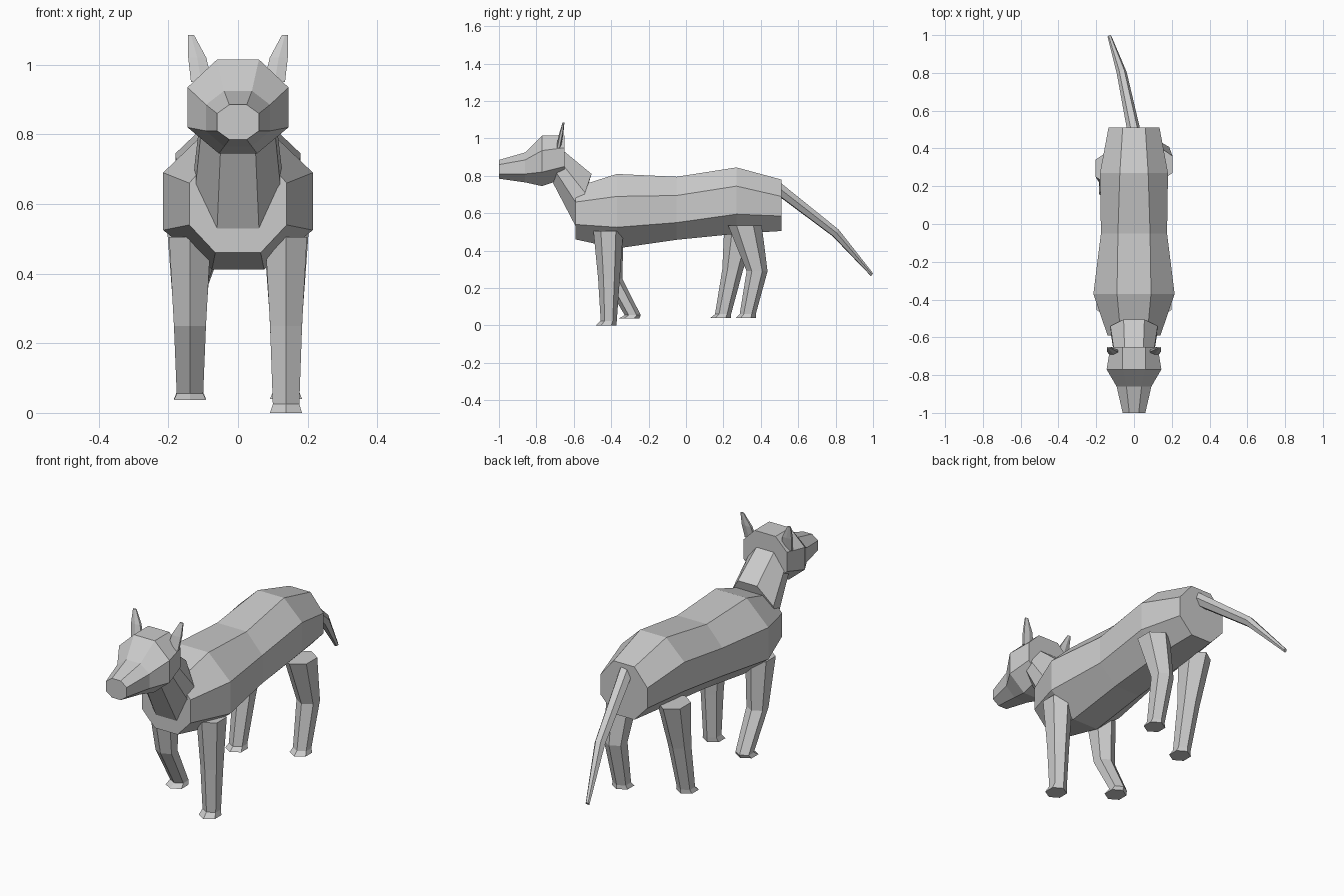
import bpy, bmesh, math
from mathutils import Vector

if "Cube" in bpy.data.objects:
    bpy.data.objects.remove(bpy.data.objects["Cube"], do_unlink=True)

grey = bpy.data.materials.new("plain_grey")
grey.diffuse_color = (0.6, 0.6, 0.6, 1)
grey.use_nodes = True
grey.node_tree.nodes["Principled BSDF"].inputs["Base Color"].default_value = grey.diffuse_color


def loft(name, rings):
    """Skin a row of equal-sized rings and cap both ends."""
    bm = bmesh.new()
    rows = [[bm.verts.new(p) for p in ring] for ring in rings]
    n = len(rows[0])
    for a, b in zip(rows, rows[1:]):
        for i in range(n):
            j = (i + 1) % n
            bm.faces.new((a[i], a[j], b[j], b[i]))
    bm.faces.new(rows[0])
    bm.faces.new(rows[-1])
    bmesh.ops.recalc_face_normals(bm, faces=bm.faces)
    mesh = bpy.data.meshes.new(name)
    bm.to_mesh(mesh)
    bm.free()
    mesh.materials.append(grey)
    obj = bpy.data.objects.new(name, mesh)
    bpy.context.collection.objects.link(obj)
    return obj


def octagon(top_w, mid_w, low_w, levels):
    """Mirrored eight-sided section; levels are (y, z) from top to bottom."""
    half = [(w, y, z) for w, (y, z) in zip((top_w, mid_w, mid_w, low_w), levels)]
    return [Vector(p) for p in half] + [Vector((-x, y, z)) for x, y, z in reversed(half)]


def trunk(name, sections):
    """Loft upright octagons: y, three half widths, four heights."""
    loft(name, [octagon(t, m, l, [(y, z) for z in zs]) for y, t, m, l, zs in sections])


def hexagon(x, y, z, rx, ry):
    """Level six-sided section with corners to the front and back."""
    return [Vector((x + rx * math.sin(k * math.pi / 3) / math.sin(math.pi / 3),
                    y - ry * math.cos(k * math.pi / 3), z)) for k in range(6)]


# Body
trunk("body", [
    (-0.59, 0.07, 0.14, 0.065, (0.74, 0.66, 0.54, 0.46)),
    (-0.37, 0.09, 0.215, 0.075, (0.81, 0.69, 0.525, 0.412)),
    (-0.05, 0.085, 0.175, 0.075, (0.795, 0.695, 0.55, 0.458)),
    (0.27, 0.075, 0.18, 0.075, (0.845, 0.745, 0.595, 0.49)),
    (0.51, 0.06, 0.135, 0.06, (0.78, 0.69, 0.585, 0.505))])

# Head, from the nose to the back of the skull
trunk("head", [
    (-1.0, 0.025, 0.06, 0.025, (0.885, 0.86, 0.81, 0.785)),
    (-0.86, 0.04, 0.092, 0.04, (0.925, 0.885, 0.81, 0.765)),
    (-0.77, 0.06, 0.145, 0.055, (1.015, 0.935, 0.82, 0.745)),
    (-0.65, 0.06, 0.125, 0.055, (1.015, 0.95, 0.85, 0.785))])

# Neck, tilted forward
loft("neck", [
    octagon(0.055, 0.125, 0.06, [(-0.505, 0.81), (-0.54, 0.71), (-0.565, 0.62), (-0.59, 0.53)]),
    octagon(0.05, 0.105, 0.05, [(-0.65, 0.93), (-0.675, 0.88), (-0.695, 0.82), (-0.71, 0.76)])])

# Ears
for side, s in (("left", 1), ("right", -1)):
    loft(side + "_ear", [
        hexagon(s * 0.105, -0.682, 0.95, 0.03, 0.012),
        hexagon(s * 0.117, -0.668, 1.02, 0.026, 0.012),
        hexagon(s * 0.135, -0.655, 1.085, 0.009, 0.005)])

# Legs: joints are (y, z, x radius, y radius), foot is (y, z)
def leg(name, x, joints, foot):
    rings = [hexagon(x, y, z, rx, ry) for y, z, rx, ry in joints]
    y, z = foot
    rings += [hexagon(x, y, z, 0.046, 0.055)]
    loft(name, rings)


leg("front_left_leg", 0.138,
    [(-0.415, 0.505, 0.06, 0.08), (-0.412, 0.25, 0.046, 0.058), (-0.413, 0.025, 0.038, 0.043)],
    (-0.427, 0))
leg("front_right_leg", -0.138,
    [(-0.415, 0.505, 0.06, 0.08), (-0.39, 0.25, 0.046, 0.05), (-0.285, 0.055, 0.038, 0.043)],
    (-0.305, 0.037))
leg("rear_left_leg", 0.138,
    [(0.315, 0.535, 0.066, 0.09), (0.38, 0.29, 0.048, 0.056), (0.33, 0.06, 0.038, 0.043)],
    (0.32, 0.04))
leg("rear_right_leg", -0.138,
    [(0.295, 0.535, 0.066, 0.09), (0.25, 0.3, 0.048, 0.056), (0.198, 0.06, 0.038, 0.043)],
    (0.185, 0.04))

# Tail, swept down and to the right
path = [Vector((0, 0.49, 0.735)), Vector((-0.065, 0.8, 0.495)), Vector((-0.13, 0.994, 0.272))]
rings = []
for c, r in zip(path, (0.034, 0.026, 0.01)):
    across, up = Vector((1, 0.2, 0)), Vector((0, 0.6, 0.8))
    rings.append([c + r * (across * math.cos(k * math.pi / 3) + up * math.sin(k * math.pi / 3))
                  for k in range(6)])
loft("tail", rings)
